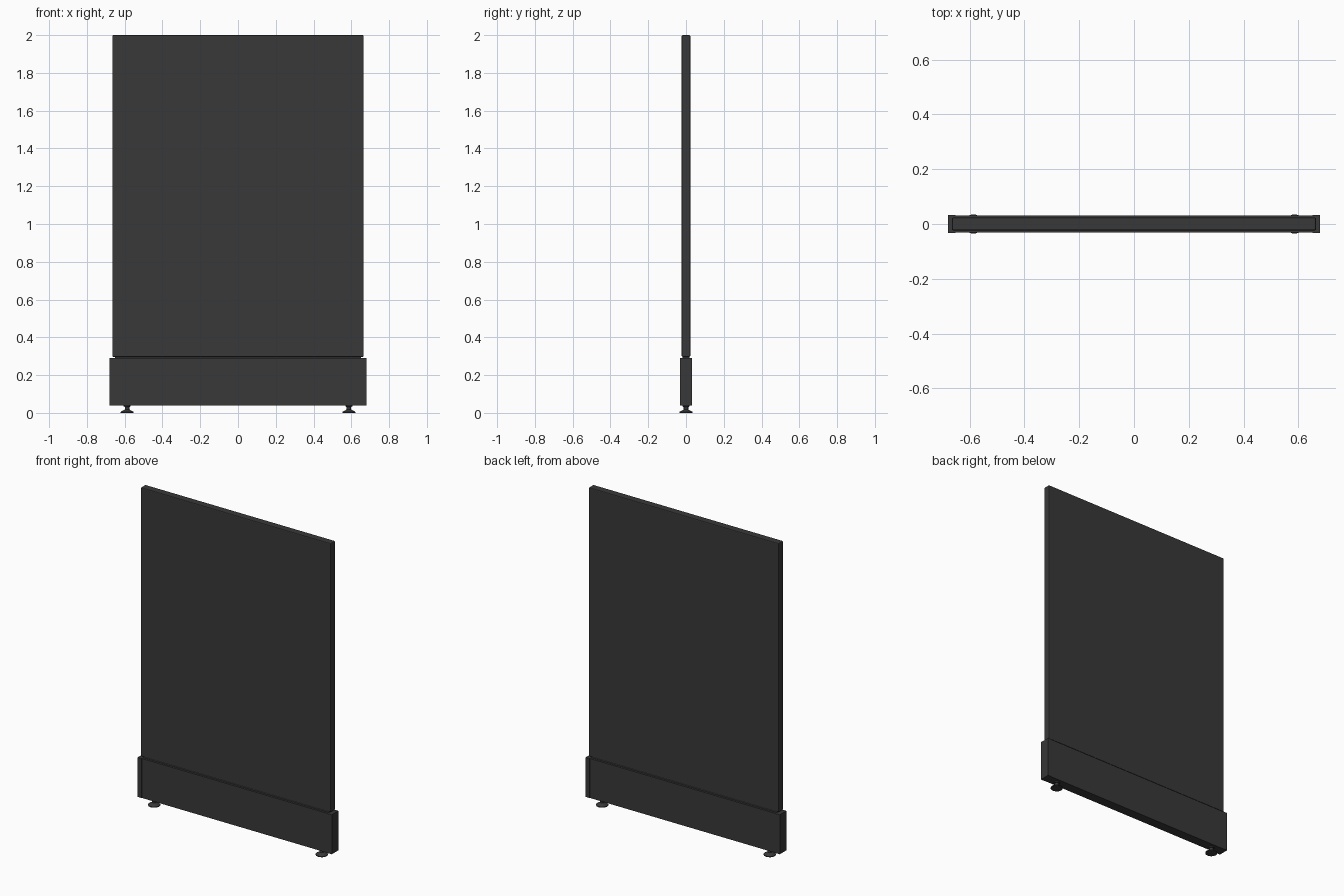
import bpy, bmesh
from mathutils import Matrix

if "Cube" in bpy.data.objects:
    bpy.data.objects.remove(bpy.data.objects["Cube"])

mat = bpy.data.materials.new("charcoal")
mat.diffuse_color = (0.04, 0.04, 0.04, 1)
mat.use_nodes = True
mat.node_tree.nodes["Principled BSDF"].inputs["Base Color"].default_value = mat.diffuse_color


def finish(name, bm):
    bmesh.ops.recalc_face_normals(bm, faces=bm.faces[:])
    mesh = bpy.data.meshes.new(name)
    bm.to_mesh(mesh)
    bm.free()
    mesh.materials.append(mat)
    ob = bpy.data.objects.new(name, mesh)
    bpy.context.collection.objects.link(ob)
    return ob


def box(name, x, y, z, bevel=0):
    bm = bmesh.new()
    size = (x[1] - x[0], y[1] - y[0], z[1] - z[0])
    mid = (sum(x) / 2, sum(y) / 2, sum(z) / 2)
    bmesh.ops.create_cube(bm, size=1, matrix=Matrix.Translation(mid) @ Matrix.Diagonal((*size, 1)))
    ob = finish(name, bm)
    if bevel:
        mod = ob.modifiers.new("bevel", "BEVEL")
        mod.width = bevel
        mod.segments = 2
    return ob


def lathe(name, cx, profile, sides=24):
    bm = bmesh.new()
    rings = []
    for r, z in profile:
        ring = bmesh.ops.create_circle(bm, segments=sides, radius=r,
                                       matrix=Matrix.Translation((cx, 0, z)))["verts"]
        rings.append(ring)
    for a, b in zip(rings, rings[1:]):
        for i in range(sides):
            j = (i + 1) % sides
            bm.faces.new((a[i], a[j], b[j], b[i]))
    bm.faces.new(rings[0])
    bm.faces.new(rings[-1])
    ob = finish(name, bm)
    bpy.context.view_layer.objects.active = ob
    ob.select_set(True)
    bpy.ops.object.shade_smooth_by_angle()
    ob.select_set(False)


# Upright screen and the narrow spine joining it to the base
box("screen_panel", (-0.665, 0.665), (-0.023, 0.023), (0.297, 2.0), 0.005)
box("panel_spine", (-0.65, 0.65), (-0.018, 0.018), (0.285, 0.30))

# Base plinth
box("base_plinth", (-0.655, 0.655), (-0.031, 0.031), (0.04, 0.29))

# End caps wrapping the plinth, and levelling feet
for side, s in (("left", -1), ("right", 1)):
    xs = sorted((s * 0.652, s * 0.68))
    box(side + "_end_cap", xs, (-0.033, 0.033), (0.04, 0.29))
    lathe(side + "_foot", s * 0.587,
          [(0.035, 0), (0.035, 0.005), (0.012, 0.018), (0.012, 0.032), (0.018, 0.033), (0.018, 0.042)])
